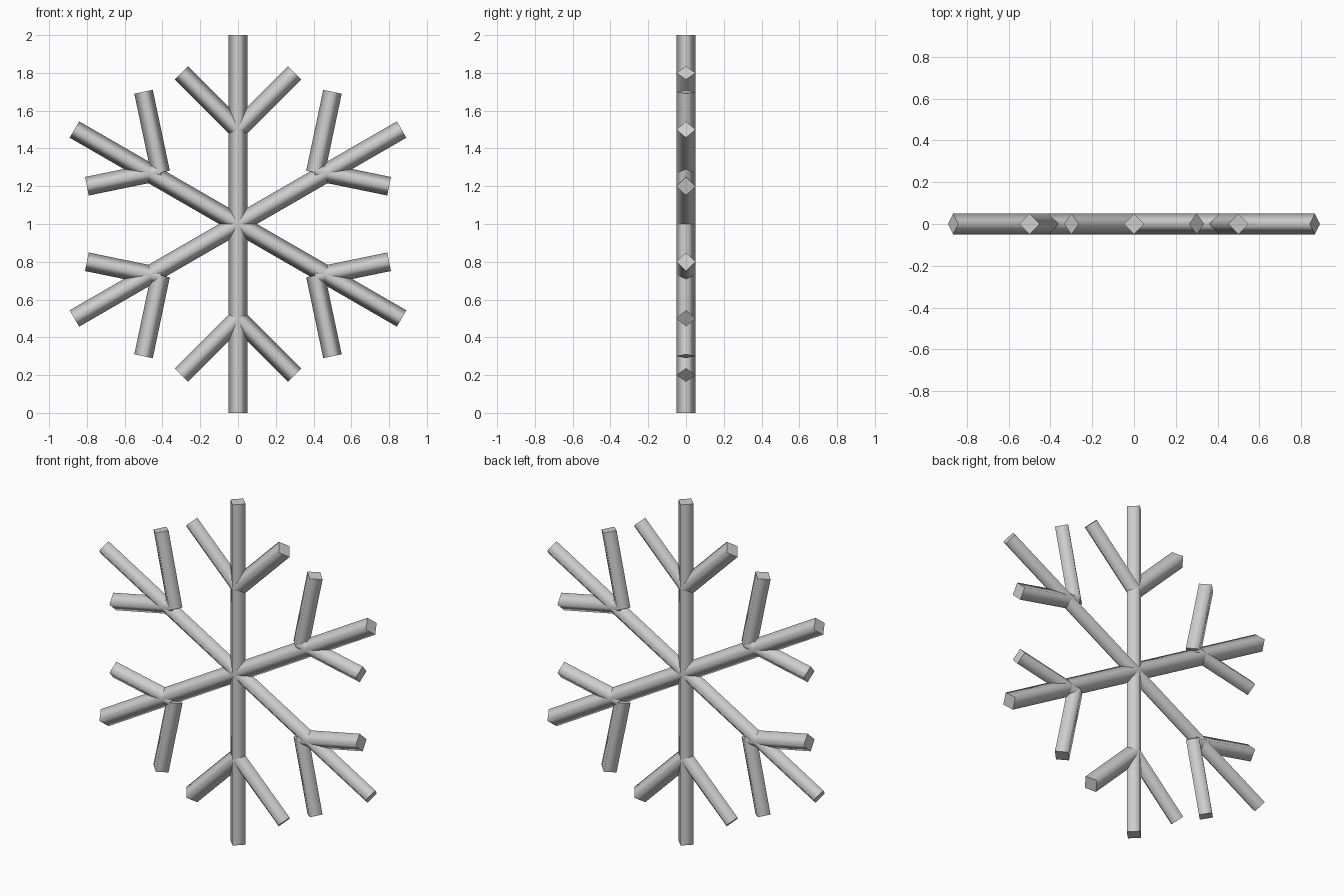
import bpy, bmesh
from math import sin, cos, radians
from mathutils import Vector

if "Cube" in bpy.data.objects:
    bpy.data.objects.remove(bpy.data.objects["Cube"])

ice = bpy.data.materials.new("pale_grey")
ice.diffuse_color = (0.62, 0.62, 0.62, 1)
ice.use_nodes = True
ice.node_tree.nodes["Principled BSDF"].inputs["Base Color"].default_value = ice.diffuse_color

RADIUS = 0.05
CENTRE = (0.0, 1.0)


def rod(name, start, end):
    """Four-sided rod in the xz plane, with corners facing front and back."""
    a = Vector((start[0], 0, start[1]))
    b = Vector((end[0], 0, end[1]))
    depth = Vector((0, 1, 0))
    side = depth.cross((b - a).normalized())
    offsets = [side * RADIUS, depth * RADIUS, -side * RADIUS, -depth * RADIUS]

    bm = bmesh.new()
    low = [bm.verts.new(a + o) for o in offsets]
    high = [bm.verts.new(b + o) for o in offsets]
    caps = [bm.faces.new(low), bm.faces.new(high)]
    for i in range(4):
        j = (i + 1) % 4
        bm.faces.new((low[i], low[j], high[j], high[i])).smooth = True
    # Rounded sides, crisp flat ends
    for cap in caps:
        for edge in cap.edges:
            edge.smooth = False
    bmesh.ops.recalc_face_normals(bm, faces=bm.faces)

    mesh = bpy.data.meshes.new(name)
    bm.to_mesh(mesh)
    bm.free()
    mesh.materials.append(ice)
    obj = bpy.data.objects.new(name, mesh)
    bpy.context.collection.objects.link(obj)


# Six main arms from the centre
for k in range(6):
    t = radians(30 + 60 * k)
    rod("main_arm", CENTRE, (cos(t), 1 + sin(t)))

# Side branches, mirrored left/right and up/down about the centre
branches = [
    ("vertical_arm_branch", (0.0, 0.5), (0.3, 0.8)),
    ("upright_side_branch", (0.41, 0.272), (0.5, 0.7)),
    ("outward_side_branch", (0.41, 0.28), (0.8, 0.2)),
]
for name, s, e in branches:
    for mx in (1, -1):
        for mz in (1, -1):
            rod(name, (mx * s[0], 1 + mz * s[1]), (mx * e[0], 1 + mz * e[1]))
